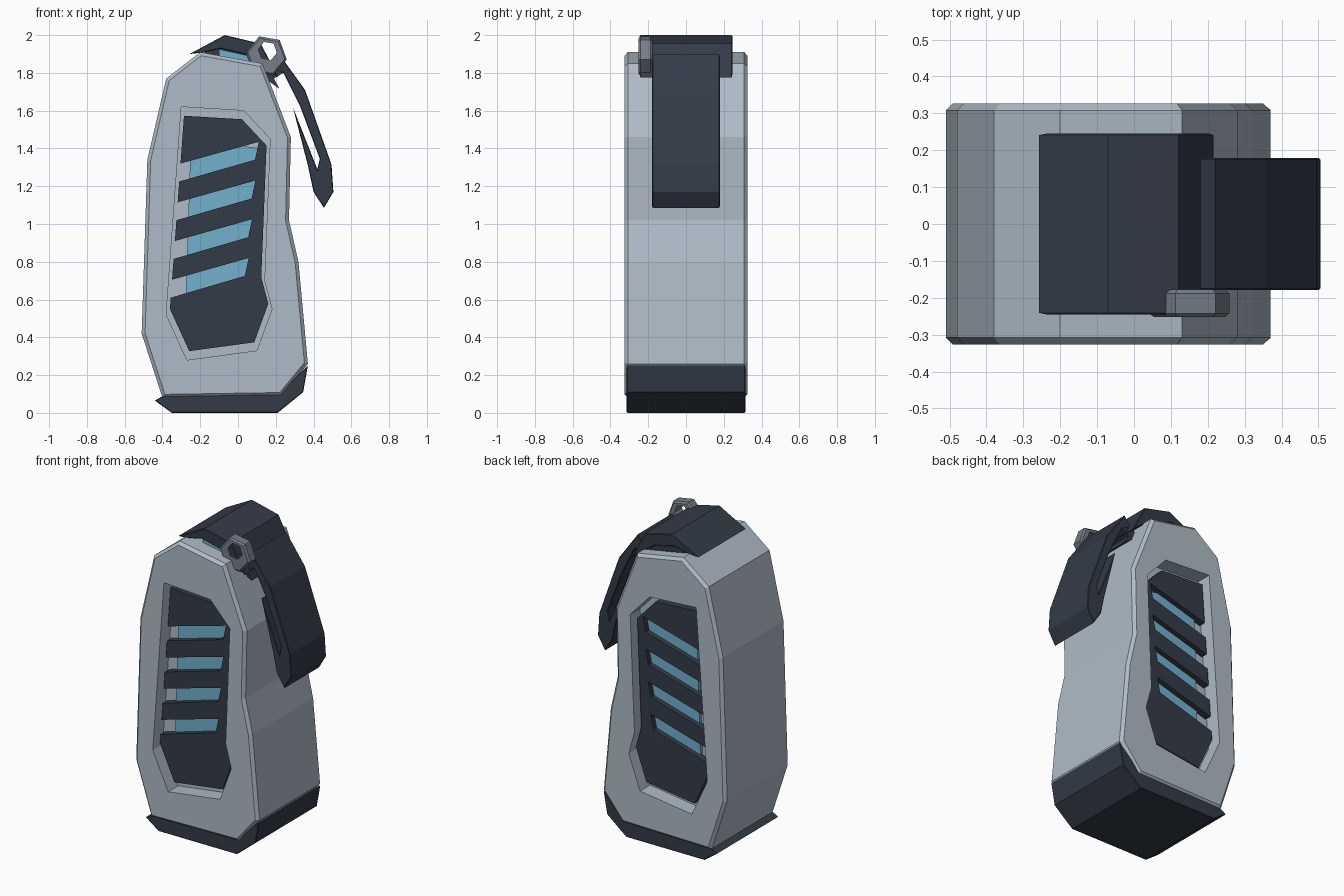
import bpy
import bmesh
from math import cos, sin, radians

cube = bpy.data.objects.get("Cube")
if cube:
    bpy.data.objects.remove(cube, do_unlink=True)


def material(name, red, green, blue):
    mat = bpy.data.materials.new(name)
    mat.use_nodes = True
    mat.diffuse_color = (red, green, blue, 1)
    shader = mat.node_tree.nodes["Principled BSDF"]
    shader.inputs["Base Color"].default_value = (red, green, blue, 1)
    return mat


shell_grey = material("shell grey", .43, .5, .57)
dark_slate = material("dark slate", .034, .044, .064)
glass_blue = material("glass blue", .17, .44, .61)
metal_grey = material("metal grey", .18, .21, .25)


def prism(name, outline, front, back, mat, bevel=0):
    """Extrude an (x, z) outline along y, chamfering the end rims."""
    bm = bmesh.new()
    near, far = [[bm.verts.new((x, y, z)) for x, z in outline] for y in (front, back)]
    for i in range(len(outline)):
        bm.faces.new((near[i - 1], near[i], far[i], far[i - 1]))
    bm.faces.new(near)
    bm.faces.new(far)
    bmesh.ops.recalc_face_normals(bm, faces=bm.faces)
    if bevel:
        rims = [edge for edge in bm.edges
                if abs(edge.verts[0].co.y - edge.verts[1].co.y) < bevel]
        bmesh.ops.bevel(bm, geom=rims, offset=bevel, segments=1, affect='EDGES')
    mesh = bpy.data.meshes.new(name)
    bm.to_mesh(mesh)
    bm.free()
    mesh.materials.append(mat)
    obj = bpy.data.objects.new(name, mesh)
    bpy.context.collection.objects.link(obj)
    return obj


def centred_prism(name, outline, half_depth, mat, bevel=0):
    return prism(name, outline, -half_depth, half_depth, mat, bevel)


def hexagon(x, z, radius):
    angles = [radians(50 + 60 * i) for i in range(6)]
    return [(x + radius * cos(a), z + radius * sin(a)) for a in angles]


def shrink(outline, x, z, factor):
    return [(x + (px - x) * factor, z + (pz - z) * factor) for px, pz in outline]


def cut(target, cutter):
    cutter.hide_render = True
    cutter.hide_viewport = True
    mod = target.modifiers.new("cut", 'BOOLEAN')
    mod.operation = 'DIFFERENCE'
    mod.solver = 'EXACT'
    mod.object = cutter


# Main shell
shell = centred_prism("shell", [
    (-.4, .08), (.23, .09), (.37, .26), (.32, .8), (.27, 1.02), (.28, 1.46),
    (.13, 1.85), (-.2, 1.91), (-.38, 1.77), (-.48, 1.34), (-.51, .42)],
    .326, shell_grey, .018)

# Window outline, and the slightly smaller panel standing inside it
window = [(-.3, 1.62), (.03, 1.6), (.17, 1.45), (.14, .7),
          (.18, .55), (.1, .33), (-.27, .28), (-.38, .52)]
panel = shrink(window, -.1, .95, .93)


def left_edge(z):
    (top_x, top_z), (low_x, low_z) = panel[0], panel[-1]
    return low_x + (top_x - low_x) * (z - low_z) / (top_z - low_z)


# Four slanted slots open the panel's left edge, from the lowest up
for step in (3, 2, 1, 0):
    low = 1.225 - .205 * step
    high = low + .095
    end = .09 - .018 * step
    panel += [(left_edge(low), low), (end, low + .115),
              (end + .02, high + .115), (left_edge(high), high)]

for side, label in ((-1, "front"), (1, "back")):
    pocket = prism(label + "_pocket_cutter", window, side * .225, side * .4, shell_grey)
    cut(shell, pocket)
    prism(label + "_slotted_panel", panel, side * .235, side * .28, dark_slate)

# Inner core behind the slots, and its neck under the cap
centred_prism("inner_core", [(-.28, .5), (.09, .5), (.12, 1.4), (-.25, 1.45)],
              .247, glass_blue)
prism("core_neck", [(-.1, 1.8), (.06, 1.8), (.06, 1.89), (-.1, 1.925)],
      -.216, .1, glass_blue)

# Base shoe
centred_prism("base_shoe", [
    (-.44, .065), (-.35, 0), (.21, 0), (.345, .11), (.37, .25), (.22, .11),
    (-.38, .1)], .314, dark_slate, .004)

# Top cap, closed towards the shell at the back
cap_outer = [(-.257, 1.9), (-.07, 2), (.12, 1.955), (.215, 1.775)]
cap_inner = [(.13, 1.84), (.05, 1.895), (-.09, 1.928), (-.18, 1.908)]
centred_prism("top_cap", cap_outer + cap_inner, .245, dark_slate, .004)
prism("cap_back_lining", cap_inner + [(0, 1.85)], 0, .243, dark_slate)

# Folded strap hanging on the side, with its tongue under the cap
strap_outer = [(.17, 1.83), (.22, 1.897), (.355, 1.71), (.495, 1.315), (.505, 1.17)]
strap_fold = [(.455, 1.085), (.4, 1.17), (.37, 1.31), (.29, 1.62)]
strap_inner = [(.42, 1.29), (.433, 1.345), (.33, 1.62), (.24, 1.8)]
centred_prism("side_strap", strap_outer + strap_fold + strap_inner,
              .179, dark_slate, .004)
centred_prism("strap_tongue", [
    (.17, 1.85), (.24, 1.8), (.19, 1.77), (.22, 1.715), (.13, 1.78)],
    .178, dark_slate)

# Metal ring on the front of the cap
ring = prism("metal_ring", hexagon(.15, 1.89, .11), -.252, -.178, metal_grey, .01)
cut(ring, prism("ring_hole_cutter", hexagon(.155, 1.915, .052), -.3, -.1, metal_grey))
